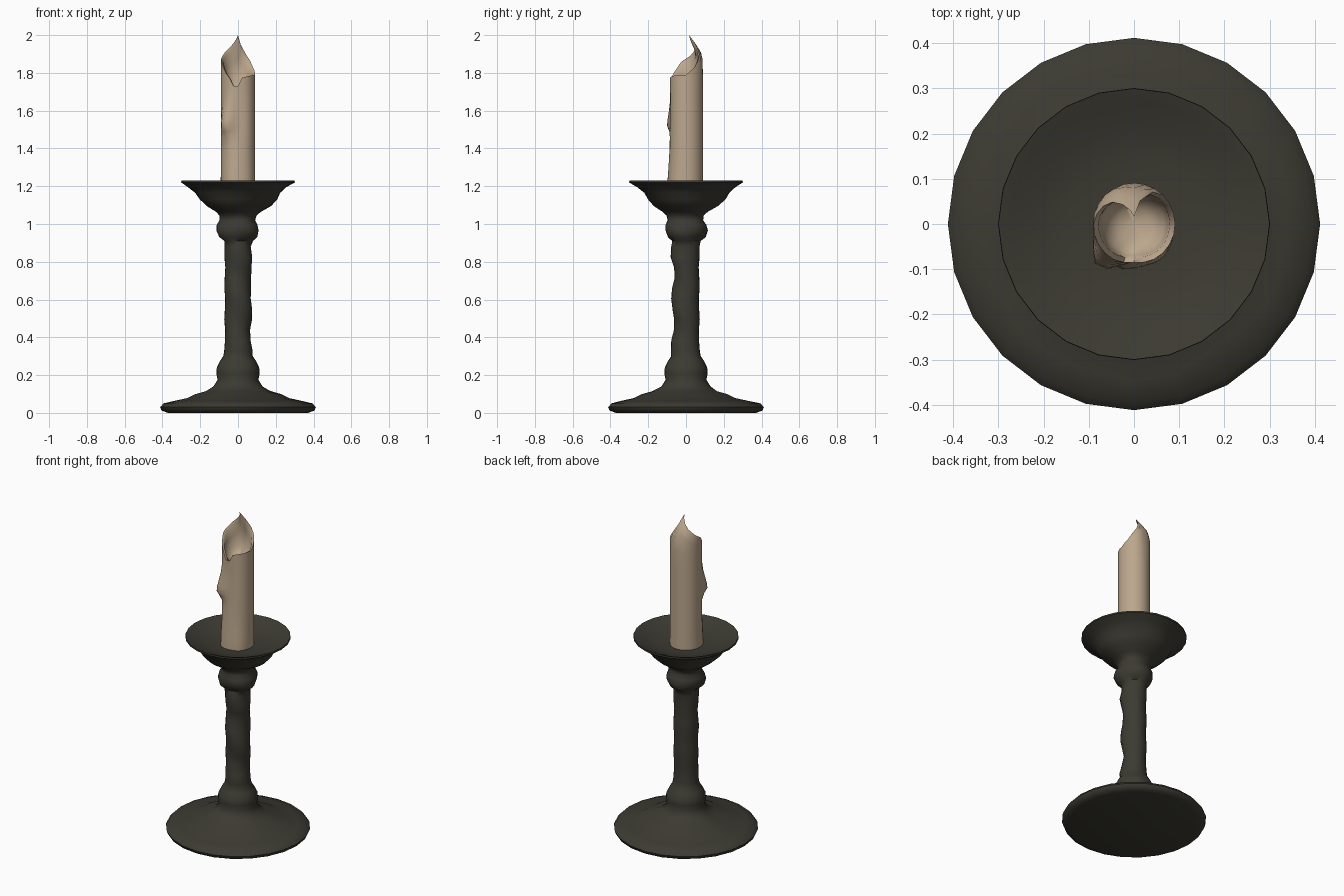
import bpy, bmesh, math
from math import sin, cos, exp, radians

cube = bpy.data.objects.get("Cube")
if cube:
    bpy.data.objects.remove(cube, do_unlink=True)


def material(name, rgb):
    m = bpy.data.materials.new(name)
    m.use_nodes = True
    m.diffuse_color = (*rgb, 1)
    bsdf = m.node_tree.nodes["Principled BSDF"]
    bsdf.inputs["Base Color"].default_value = (*rgb, 1)
    bsdf.inputs["Roughness"].default_value = 0.8
    return m


def ring_mesh(name, rings, mat, angle):
    """Skin a stack of closed rings, closing both ends with a fan."""
    bm = bmesh.new()
    loops = [[bm.verts.new(p) for p in ring] for ring in rings]
    n = len(loops[0])
    for low, high in zip(loops, loops[1:]):
        for i in range(n):
            j = (i + 1) % n
            bm.faces.new((low[i], low[j], high[j], high[i]))
    for loop in (loops[0], loops[-1]):
        bmesh.ops.poke(bm, faces=[bm.faces.new(loop)])
    bmesh.ops.recalc_face_normals(bm, faces=bm.faces)
    mesh = bpy.data.meshes.new(name)
    bm.to_mesh(mesh)
    bm.free()
    mesh.materials.append(mat)
    ob = bpy.data.objects.new(name, mesh)
    bpy.context.collection.objects.link(ob)
    bpy.ops.object.select_all(action='DESELECT')
    bpy.context.view_layer.objects.active = ob
    ob.select_set(True)
    bpy.ops.object.shade_smooth_by_angle(angle=radians(angle))
    return ob


def interp(table, x):
    for (x0, y0), (x1, y1) in zip(table, table[1:]):
        if x <= x1:
            return y0 + (y1 - y0) * (x - x0) / (x1 - x0)
    return table[-1][1]


def bump(a, z, centre, width, z0, below, above):
    """Soft swelling at one angle (degrees) and height."""
    da = (a - centre + 180) % 360 - 180
    dz = (z - z0) / (above if z > z0 else below)
    return exp(-(da / width) ** 2 - dz * dz)


SEGMENTS = 24
ANGLES = [i * 360 / SEGMENTS for i in range(SEGMENTS)]


def polar(r, a, z):
    return (r * cos(radians(a)), r * sin(radians(a)), z)


iron = material("dark iron", (0.045, 0.043, 0.032))
wax = material("cream wax", (0.50, 0.385, 0.265))


# Turned holder with hammered wear: foot, knops, stem and dish
def holder_ring(r, z):
    ring = []
    for a in ANGLES:
        d = 0.0
        if 0.3 < z < 0.9:
            # wavy dents on the front of the stem
            d = 0.012 * sin(z * 26 + radians(a)) * max(0, -sin(radians(a - 25))) - 0.003
        elif 0.06 < z < 0.12:
            d = 0.012 * sin(radians(a * 5)) * sin(radians(a * 2 + 40))
        elif 0.9 <= z < 1.2:
            d = 0.005 * sin(radians(a * 3) + z * 30)
        ring.append(polar(r + d, a, z))
    return ring


stem = [(0.073 + 0.003 * cos(i * 2), 0.33 + i * 0.055) for i in range(11)]
profile = [(0.37, 0.0), (0.405, 0.012), (0.412, 0.03), (0.395, 0.05), (0.34, 0.063),
           (0.27, 0.078), (0.23, 0.098), (0.17, 0.115), (0.13, 0.14), (0.108, 0.175),
           (0.115, 0.21), (0.112, 0.24), (0.095, 0.275), (0.078, 0.3)]
profile += stem
profile += [(0.075, 0.91), (0.1, 0.93), (0.112, 0.965), (0.108, 0.995), (0.094, 1.02),
            (0.098, 1.045), (0.12, 1.065), (0.17, 1.095), (0.205, 1.13), (0.225, 1.165),
            (0.26, 1.195), (0.301, 1.22), (0.3, 1.23), (0.272, 1.22), (0.22, 1.197),
            (0.15, 1.183), (0.08, 1.178)]
ring_mesh("candle_holder", [holder_ring(r, z) for r, z in profile], iron, 50)

# Melted candle: rim height by angle, with the tall back curling inward
rim = [(0, 1.79), (30, 1.83), (60, 1.9), (75, 1.95), (90, 2.0), (105, 1.98),
       (135, 1.93), (165, 1.89), (195, 1.86), (225, 1.8), (245, 1.765), (255, 1.73),
       (270, 1.73), (285, 1.775), (315, 1.785), (360, 1.79)]
taper = [(1.0, 0.091), (1.87, 0.091), (1.92, 0.076), (1.96, 0.046), (2.0, 0.016)]


def wax_radius(a, z):
    return (interp(taper, z)
            + 0.034 * bump(a, z, 229, 20, 1.52, 0.035, 0.1)
            + 0.013 * bump(a, z, 245, 35, 1.18, 0.1, 0.14)
            + 0.008 * bump(a, z, 310, 22, 1.2, 0.1, 0.09)
            - 0.009 * bump(a, z, 275, 22, 1.6, 0.25, 0.2))


levels = [1.17, 1.2, 1.25, 1.32, 1.4, 1.46, 1.49, 1.52, 1.55, 1.59, 1.64, 1.69]
rings = [[polar(wax_radius(a, z), a, z) for a in ANGLES] for z in levels]
for t in (0.35, 0.7, 0.85, 1):
    ring = []
    for a in ANGLES:
        z = levels[-1] + (interp(rim, a) - levels[-1]) * t
        ring.append(polar(wax_radius(a, z), a, z))
    rings.append(ring)

# Hollow melted pool inside the rim
for t, inset in ((0.92, 0.012), (0.55, 0.016), (0.2, 0.026), (0, 0.055)):
    ring = []
    for a in ANGLES:
        z = 1.71 + (interp(rim, a) - 1.71) * t
        ring.append(polar(max(0.006, wax_radius(a, z) - inset), a, z))
    rings.append(ring)
ring_mesh("candle", rings, wax, 60)
